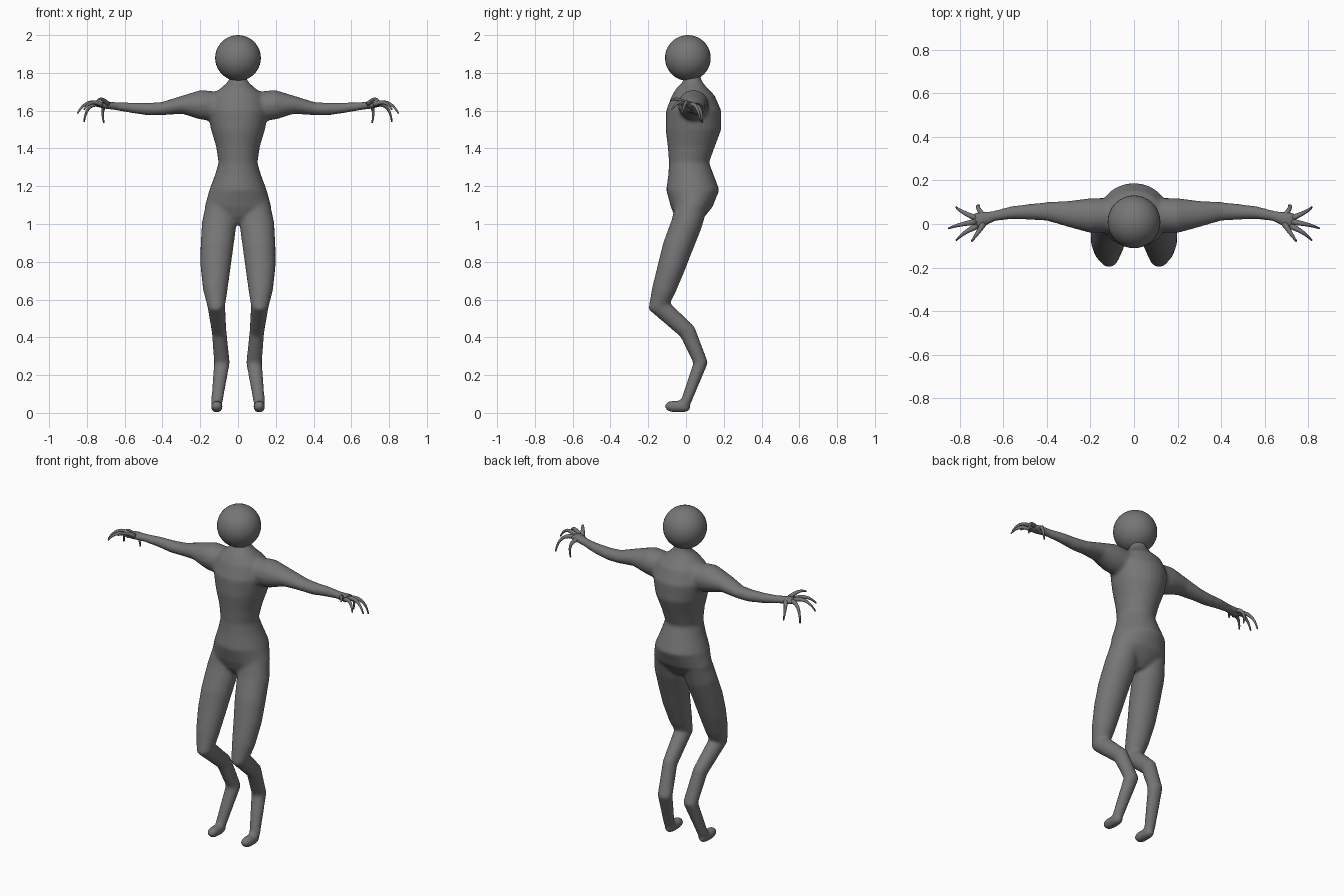
import bpy, bmesh, math
from mathutils import Vector

cube = bpy.data.objects.get("Cube")
if cube:
    bpy.data.objects.remove(cube)

grey = bpy.data.materials.new("dark grey")
grey.use_nodes = True
colour = (0.18, 0.18, 0.18, 1)
grey.diffuse_color = colour
grey.node_tree.nodes["Principled BSDF"].inputs["Base Color"].default_value = colour


def tube(bm, rings, ref, tangent=None, sides=20, flip=1):
    """Loft ellipses (x, y, z, half width along ref, half width across)."""
    pts = [Vector((r[0] * flip, r[1], r[2])) for r in rings]
    loops = []
    for i, (p, r) in enumerate(zip(pts, rings)):
        before = (p - pts[i - 1]).normalized() if i else Vector()
        after = (pts[i + 1] - p).normalized() if i + 1 < len(pts) else Vector()
        t = tangent or (before + after).normalized()
        u = (ref - t * ref.dot(t)).normalized()
        v = t.cross(u)
        angles = [2 * math.pi * k / sides for k in range(sides)]
        loops.append([bm.verts.new(p + u * r[3] * math.cos(a) + v * r[4] * math.sin(a))
                      for a in angles])
    for a, b in zip(loops, loops[1:]):
        for k in range(sides):
            j = (k + 1) % sides
            bm.faces.new((a[k], a[j], b[j], b[k]))
    bm.faces.new(loops[0][::-1])
    bm.faces.new(loops[-1])


def finish(bm, name):
    bmesh.ops.recalc_face_normals(bm, faces=bm.faces)
    for f in bm.faces:
        f.smooth = True
    mesh = bpy.data.meshes.new(name)
    bm.to_mesh(mesh)
    bm.free()
    mesh.materials.append(grey)
    obj = bpy.data.objects.new(name, mesh)
    bpy.context.collection.objects.link(obj)
    return obj


X, Y, Z = Vector((1, 0, 0)), Vector((0, 1, 0)), Vector((0, 0, 1))

# Torso: height, front, back, half width
torso = [(1.0, -.03, .06, .06), (1.04, -.06, .10, .13), (1.09, -.08, .14, .177),
         (1.18, -.105, .177, .152), (1.26, -.094, .147, .122), (1.325, -.09, .122, .103),
         (1.41, -.097, .153, .116), (1.5, -.108, .187, .143), (1.6, -.106, .187, .163),
         (1.68, -.075, .152, .14), (1.72, -.05, .112, .09), (1.755, -.015, .085, .052),
         (1.8, 0, .07, .04)]
torso = [(0, (f + b) / 2, z, w, (b - f) / 2) for z, f, b, w in torso]

# Legs, feet and arms of the left side
leg = [(.09, .03, 1.1, .08, .085), (.1, .003, 1.0, .092, .082), (.112, -.045, .875, .087, .08),
       (.119, -.078, .77, .08, .073), (.12, -.118, .65, .065, .063), (.115, -.142, .565, .047, .06),
       (.1, .008, .43, .039, .046), (.085, .078, .265, .042, .039), (.112, 0, .06, .031, .028),
       (.112, -.008, .035, .028, .022)]
foot = [(.112, .02, .034, .015, .015), (.112, .005, .032, .027, .026), (.112, -.02, .032, .031, .031),
        (.112, -.075, .034, .031, .031), (.112, -.1, .036, .024, .023), (.112, -.111, .037, .01, .01)]
arm = [(.1, .04, 1.62, .08, .08), (.2, .039, 1.632, .08, .078), (.3, .047, 1.63, .06, .047),
       (.4, .058, 1.611, .043, .035), (.47, .056, 1.608, .037, .034), (.56, .052, 1.615, .03, .028),
       (.64, .037, 1.623, .024, .022), (.7, .02, 1.63, .037, .02), (.74, .012, 1.63, .036, .014)]

body = bmesh.new()
tube(body, torso, X, tangent=Z, sides=28)
for s in (1, -1):
    tube(body, leg, X, flip=s)
    tube(body, foot, X, flip=s)
    tube(body, arm, Y, flip=s)
body = finish(body, "body")

# Fuse the limbs into one smooth skin
fuse = body.modifiers.new("fuse", 'REMESH')
fuse.mode = 'VOXEL'
fuse.voxel_size = .01
fuse.use_smooth_shade = True
soften = body.modifiers.new("soften", 'SMOOTH')
soften.factor = .5
soften.iterations = 6

# Fingers: base, raised knuckle and drooping tip
fingers = {
    "thumb": ((.69, 0, 1.635), (.72, -.045, 1.66), (.745, -.08, 1.655)),
    "first_finger": ((.72, -.01, 1.632), (.775, -.04, 1.642), (.815, -.075, 1.605)),
    "second_finger": ((.725, .01, 1.632), (.795, -.003, 1.64), (.85, -.02, 1.585)),
    "third_finger": ((.72, .025, 1.63), (.785, .055, 1.618), (.815, .078, 1.54)),
    "little_finger": ((.69, .035, 1.63), (.715, .075, 1.605), (.71, .085, 1.535)),
}
for name, (base, knuckle, tip) in fingers.items():
    base, knuckle, tip = Vector(base), Vector(knuckle), Vector(tip)
    rings = []
    for i in range(9):
        t = i / 8
        mid = knuckle * 2 - (base + tip) / 2
        p = base * (1 - t) ** 2 + mid * 2 * t * (1 - t) + tip * t * t
        r = .014 - .010 * t
        rings.append((*p, r, r))
    for side, s in (("left", 1), ("right", -1)):
        bm = bmesh.new()
        tube(bm, rings, Vector((.3 * s, .2, 1)), sides=10, flip=s)
        finish(bm, f"{side}_{name}")

# Head
head = bmesh.new()
bmesh.ops.create_uvsphere(head, u_segments=32, v_segments=20, radius=.121)
bmesh.ops.translate(head, verts=head.verts, vec=(0, .01, 1.879))
finish(head, "head")
